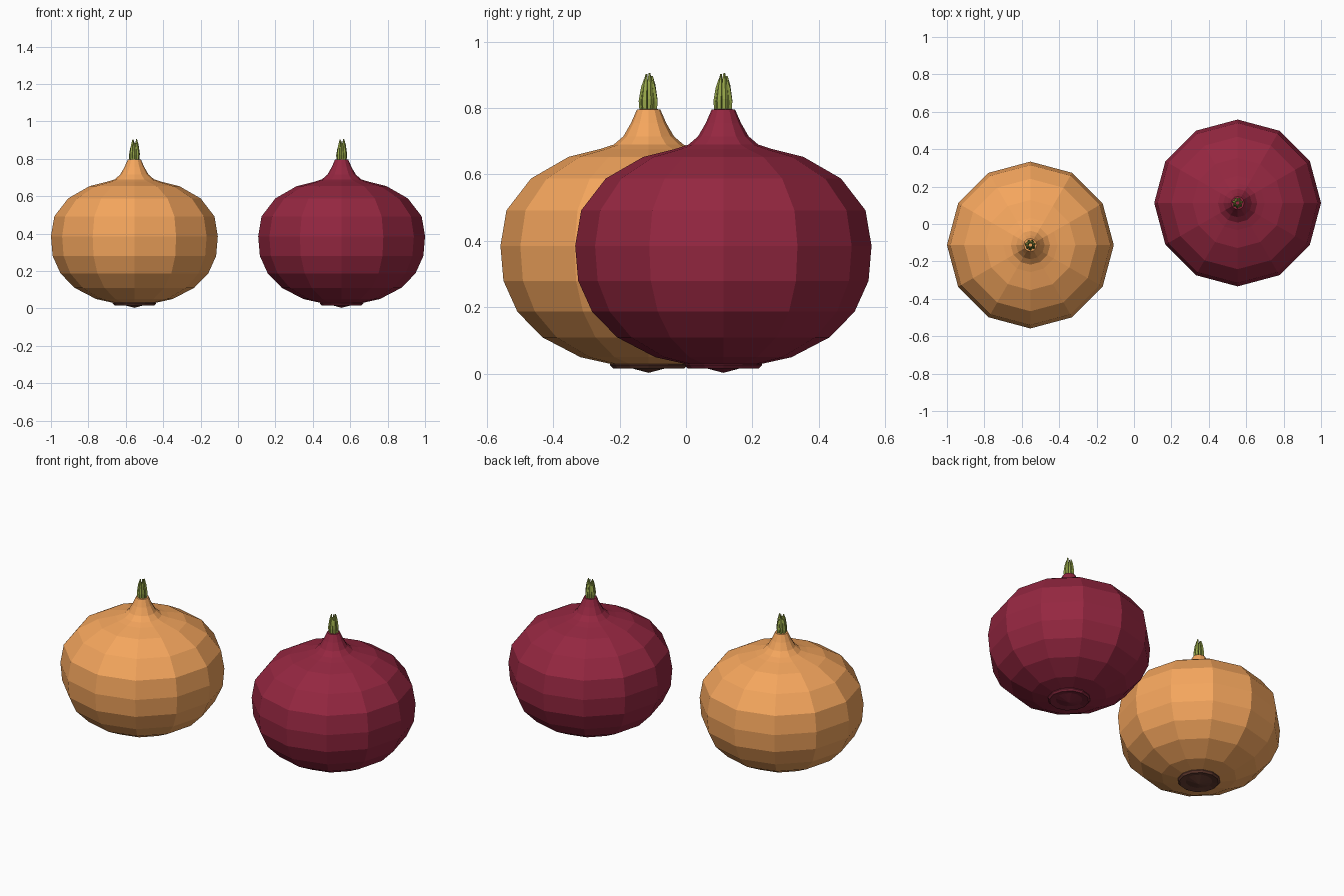
import bpy, bmesh, math
from mathutils import Vector

if "Cube" in bpy.data.objects:
    bpy.data.objects.remove(bpy.data.objects["Cube"])

SIDES = 12


def material(name, rgb):
    m = bpy.data.materials.new(name)
    m.diffuse_color = (*rgb, 1)
    m.use_nodes = True
    m.node_tree.nodes["Principled BSDF"].inputs["Base Color"].default_value = m.diffuse_color
    return m


def finish(name, bm, mat, loc):
    bmesh.ops.recalc_face_normals(bm, faces=bm.faces)
    me = bpy.data.meshes.new(name)
    bm.to_mesh(me)
    bm.free()
    me.materials.append(mat)
    ob = bpy.data.objects.new(name, me)
    ob.location = loc
    bpy.context.collection.objects.link(ob)
    return ob


def skin(bm, rings):
    # join successive rings of vertices with quads
    for a, b in zip(rings, rings[1:]):
        n = len(a)
        for i in range(n):
            j = (i + 1) % n
            bm.faces.new((a[i], a[j], b[j], b[i]))


def lathe(name, profile, bottom, top, mat, loc):
    # revolve (radius, z) points, closing each end with a fan to a pole
    bm = bmesh.new()
    rings = []
    for r, z in profile:
        rings.append([bm.verts.new((r * math.cos(2 * math.pi * i / SIDES),
                                    r * math.sin(2 * math.pi * i / SIDES), z))
                      for i in range(SIDES)])
    skin(bm, rings)
    for ring, z in ((rings[0], bottom), (rings[-1], top)):
        pole = bm.verts.new((0, 0, z))
        for i in range(SIDES):
            bm.faces.new((ring[i], ring[(i + 1) % SIDES], pole))
    return finish(name, bm, mat, loc)


def sprout(name, mat, loc):
    # cluster of short tapered shoots leaning inward at the tips
    bm = bmesh.new()
    count, sec = 7, 5
    tips = (0.905, 0.885, 0.897, 0.88, 0.902, 0.888, 0.895)
    for k in range(count):
        a = 2 * math.pi * (k + 0.25) / count
        out = Vector((math.cos(a), math.sin(a), 0))
        side = Vector((-out.y, out.x, 0))
        h = tips[k] - 0.785
        rings = []
        for t, d, r in ((0, 0.018, 0.009), (0.35, 0.020, 0.010),
                        (0.75, 0.015, 0.008), (1, 0.011, 0.003)):
            c = out * d + Vector((0, 0, 0.785 + h * t))
            rings.append([bm.verts.new(c + out * r * math.cos(2 * math.pi * i / sec)
                                       + side * r * math.sin(2 * math.pi * i / sec))
                          for i in range(sec)])
        skin(bm, rings)
        bm.faces.new(rings[0])
        bm.faces.new(rings[-1])
    return finish(name, bm, mat, loc)


# bulb and neck outline, root plate outline
BULB = [(0.115, 0.03), (0.205, 0.05), (0.32, 0.11), (0.395, 0.187), (0.437, 0.28),
        (0.446, 0.385), (0.428, 0.492), (0.354, 0.588), (0.241, 0.653),
        (0.145, 0.677), (0.105, 0.69), (0.076, 0.715), (0.053, 0.755), (0.035, 0.796)]
ROOT = [(0.116, 0.034), (0.116, 0.026), (0.107, 0.016)]

green = material("shoot_green", (0.32, 0.40, 0.07))
kinds = (
    ("yellow", (-0.554, -0.1125, 0), (0.91, 0.38, 0.11), (0.13, 0.045, 0.03)),
    ("red", (0.554, 0.1125, 0), (0.30, 0.02, 0.052), (0.20, 0.018, 0.04)),
)
for label, loc, skin_rgb, root_rgb in kinds:
    lathe(label + "_onion_bulb", BULB, 0.03, 0.798, material(label + "_skin", skin_rgb), loc)
    lathe(label + "_onion_root_plate", ROOT, 0.003, 0.036, material(label + "_root", root_rgb), loc)
    sprout(label + "_onion_sprout", green, loc)
